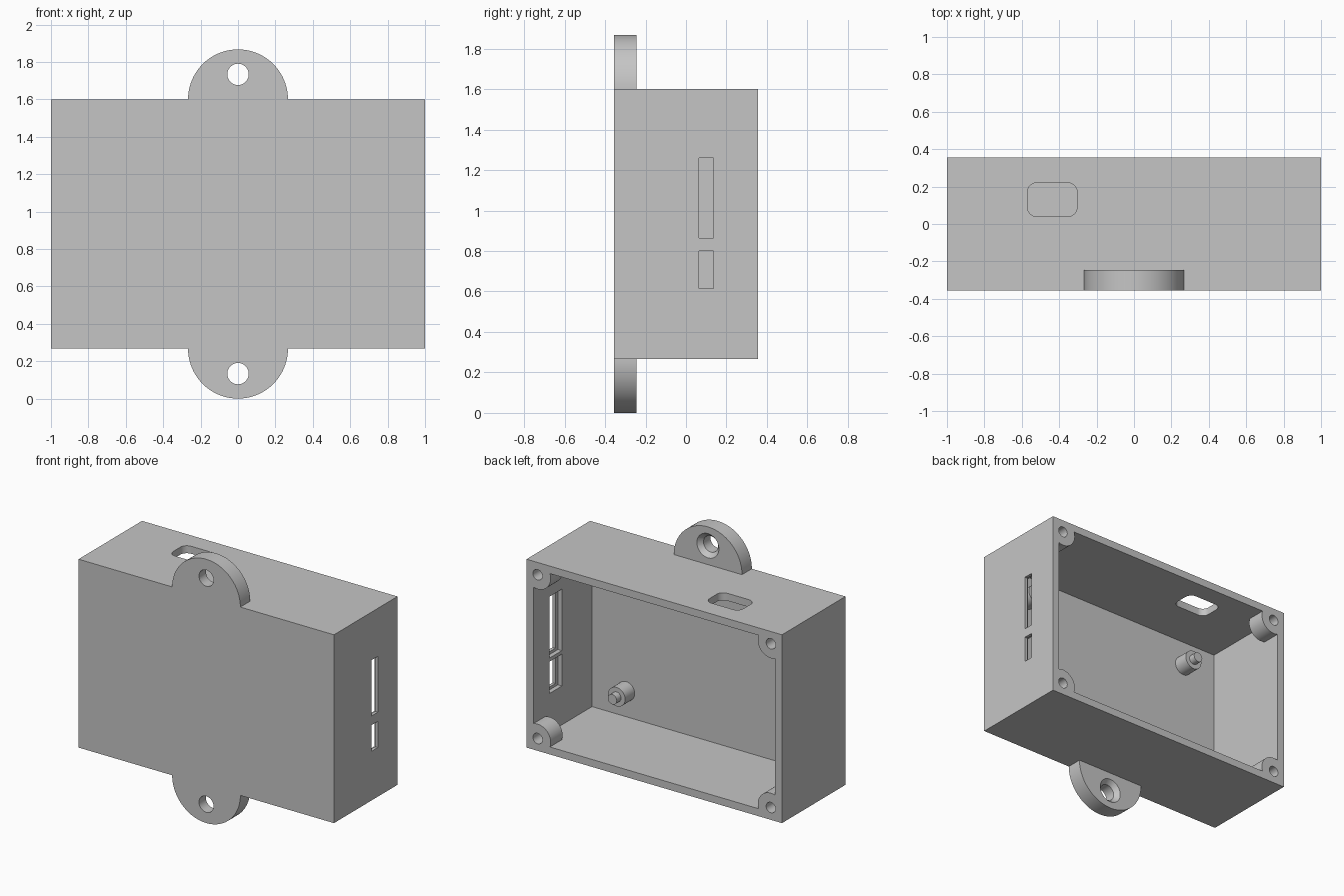
import bpy, bmesh, math
from mathutils import Matrix, Vector

if "Cube" in bpy.data.objects:
    bpy.data.objects.remove(bpy.data.objects["Cube"], do_unlink=True)

grey = bpy.data.materials.new("plain grey")
grey.use_nodes = True
colour = (0.56, 0.56, 0.56, 1)
grey.diffuse_color = colour
grey.node_tree.nodes["Principled BSDF"].inputs["Base Color"].default_value = colour

# Main dimensions
W, D, LOW, HIGH, WALL = 1.0, 0.355, 0.267, 1.6, 0.053
MID = (LOW + HIGH) / 2
TAB_R, TAB_BACK = 0.267, -0.245


def new_object(name, bm):
    bmesh.ops.recalc_face_normals(bm, faces=bm.faces)
    mesh = bpy.data.meshes.new(name)
    bm.to_mesh(mesh)
    bm.free()
    mesh.materials.append(grey)
    ob = bpy.data.objects.new(name, mesh)
    bpy.context.collection.objects.link(ob)
    return ob


def add_box(bm, x, y, z):
    """Box from (min, max) pairs."""
    size = Vector((x[1] - x[0], y[1] - y[0], z[1] - z[0]))
    centre = Vector((sum(x), sum(y), sum(z))) / 2
    bmesh.ops.create_cube(bm, size=1, matrix=Matrix.Translation(centre) @ Matrix.Diagonal(size).to_4x4())


def add_rod(bm, x, z, y0, y1, r0, r1=None, sides=48):
    """Cylinder or cone along y, radius r0 at y0 and r1 at y1."""
    place = Matrix.Translation((x, (y0 + y1) / 2, z)) @ Matrix.Rotation(-math.pi / 2, 4, "X")
    bmesh.ops.create_cone(bm, cap_ends=True, segments=sides, radius1=r0,
                          radius2=r0 if r1 is None else r1, depth=y1 - y0, matrix=place)


def add_prism(bm, points, offset):
    """Extrude a closed outline along an offset."""
    face = bm.faces.new([bm.verts.new(p) for p in points])
    moved = bmesh.ops.extrude_face_region(bm, geom=[face])["geom"]
    bmesh.ops.translate(bm, vec=offset, verts=[v for v in moved if isinstance(v, bmesh.types.BMVert)])


def boolean(target, tool, operation):
    mod = target.modifiers.new("cut", "BOOLEAN")
    mod.operation, mod.solver, mod.object = operation, "EXACT", tool
    bpy.context.view_layer.update()
    graph = bpy.context.evaluated_depsgraph_get()
    mesh = bpy.data.meshes.new_from_object(target.evaluated_get(graph))
    target.modifiers.clear()
    target.data = mesh
    bpy.data.objects.remove(tool, do_unlink=True)


corners = [(sx, sz) for sx in (-1, 1) for sz in (-1, 1)]

# Solid case
bm = bmesh.new()
add_box(bm, (-W, W), (-D, D), (LOW, HIGH))
case = new_object("case", bm)

# Half-round mounting tabs above and below
for edge, s in ((HIGH, 1), (LOW, -1)):
    bm = bmesh.new()
    arc = [(TAB_R * math.cos(math.pi * i / 40), -D, edge + s * TAB_R * math.sin(math.pi * i / 40))
           for i in range(41)]
    root = edge - s * 0.03
    add_prism(bm, arc + [(-TAB_R, -D, root), (TAB_R, -D, root)], (0, TAB_BACK + D, 0))
    boolean(case, new_object("mounting_tab", bm), "UNION")

# Cavity open at the back, leaving corner screw posts
bm = bmesh.new()
add_box(bm, (WALL - W, W - WALL), (WALL - D, 0.5), (LOW + WALL, HIGH - WALL))
cavity = new_object("cavity", bm)
bm = bmesh.new()
POST_X, POST_Z = W - 0.087, (HIGH - LOW) / 2 - 0.087
for sx, sz in corners:
    add_rod(bm, sx * POST_X, MID + sz * POST_Z, 0.222, 0.6, 0.102)
boolean(cavity, new_object("posts", bm), "DIFFERENCE")
boolean(case, cavity, "DIFFERENCE")

# Screw holes in the posts and tabs
bm = bmesh.new()
for sx, sz in corners:
    add_rod(bm, sx * POST_X, MID + sz * POST_Z, 0.235, 0.4, 0.037, sides=32)
for s in (-1, 1):
    add_rod(bm, 0, MID + s * 0.8, -0.4, -0.2, 0.057)
boolean(case, new_object("screw_holes", bm), "DIFFERENCE")

# Countersinks on the back of the tabs
bm = bmesh.new()
for s in (-1, 1):
    add_rod(bm, 0, MID + s * 0.8, TAB_BACK - 0.04, TAB_BACK + 0.01, 0.05, 0.095)
boolean(case, new_object("countersinks", bm), "DIFFERENCE")

# Side slots and their wider inner recesses
SLOTS = ((0.865, 1.26), (0.615, 0.80))
bm = bmesh.new()
for z0, z1 in SLOTS:
    add_box(bm, (0.9, 1.1), (0.065, 0.135), (z0, z1))
boolean(case, new_object("side_slots", bm), "DIFFERENCE")
bm = bmesh.new()
for z0, z1 in SLOTS:
    add_box(bm, (0.9, W - 0.022), (0.035, 0.175), (z0 - 0.02, z1 + 0.02))
boolean(case, new_object("slot_recesses", bm), "DIFFERENCE")

# Rounded cable opening in the top
bm = bmesh.new()
outline = []
for k, (cx, cy) in enumerate(((1, 1), (-1, 1), (-1, -1), (1, -1))):
    for i in range(9):
        a = math.pi / 2 * (k + i / 8)
        outline.append((-0.437 + cx * 0.083 + 0.05 * math.cos(a),
                        0.13 + cy * 0.04 + 0.05 * math.sin(a), HIGH - 0.1))
add_prism(bm, outline, (0, 0, 0.2))
boolean(case, new_object("cable_opening", bm), "DIFFERENCE")

# Stepped support pegs on the inner face
parts = [case]
FLOOR = WALL - D
for sx, sz in corners:
    bm = bmesh.new()
    x, z = sx * 0.68, MID + sz * 0.432
    add_rod(bm, x, z, FLOOR - 0.01, FLOOR + 0.107, 0.067)
    add_rod(bm, x, z, FLOOR + 0.1, FLOOR + 0.155, 0.035, sides=32)
    name = ("left" if sx > 0 else "right") + ("_upper" if sz > 0 else "_lower") + "_support_peg"
    parts.append(new_object(name, bm))

# Smooth the round walls, keep the edges sharp
bpy.ops.object.select_all(action="DESELECT")
for ob in parts:
    ob.select_set(True)
bpy.context.view_layer.objects.active = case
bpy.ops.object.shade_smooth_by_angle(angle=math.radians(30))
